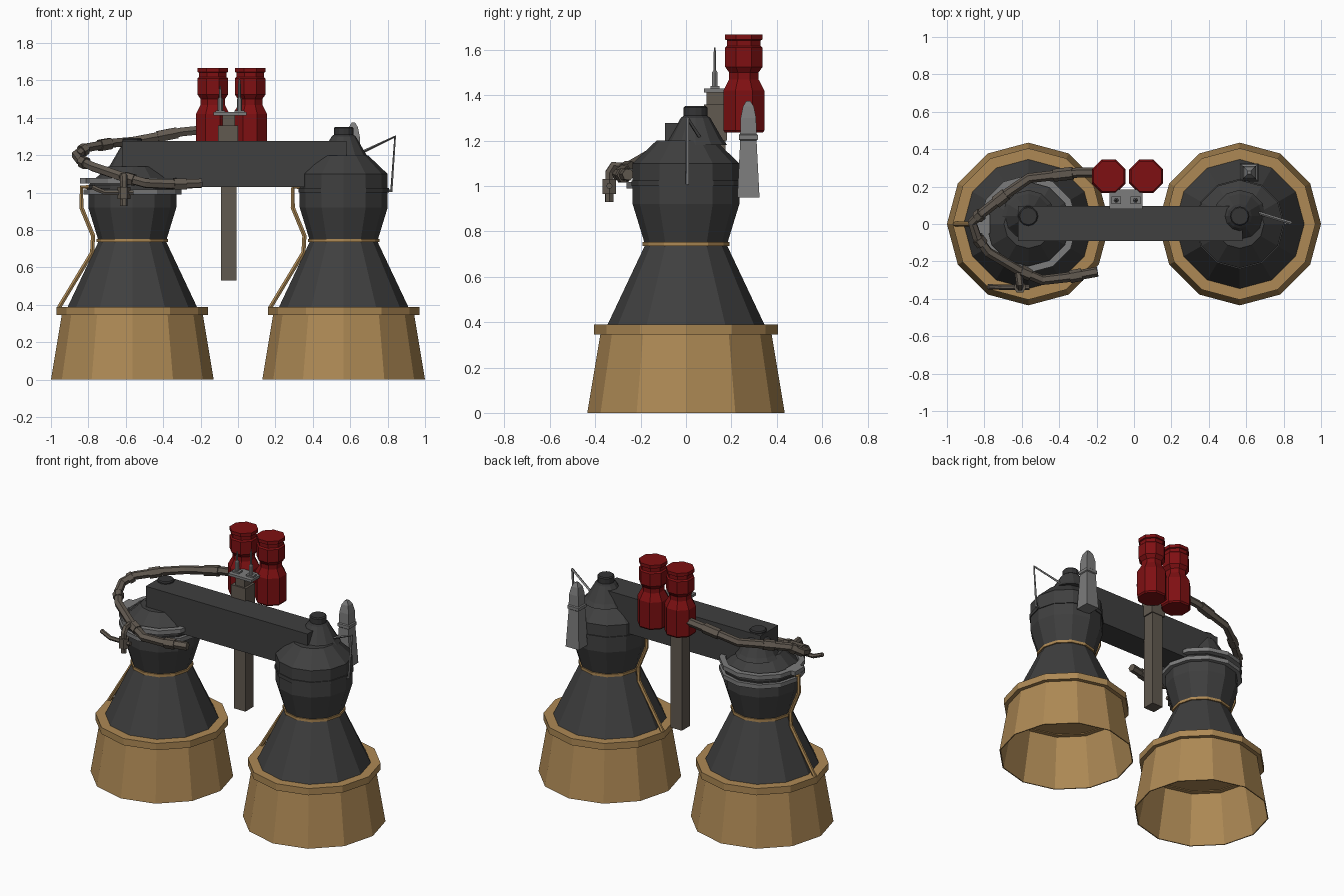
import bpy, bmesh, math
from mathutils import Vector

if "Cube" in bpy.data.objects:
    bpy.data.objects.remove(bpy.data.objects["Cube"])


def material(name, rgb):
    m = bpy.data.materials.new(name)
    m.use_nodes = True
    m.diffuse_color = (*rgb, 1)
    m.node_tree.nodes["Principled BSDF"].inputs["Base Color"].default_value = (*rgb, 1)
    return m


BRONZE = material("bronze", (0.42, 0.25, 0.09))
DARK = material("dark metal", (0.05, 0.05, 0.05))
CAP = material("black metal", (0.035, 0.035, 0.036))
GREY = material("light grey metal", (0.2, 0.2, 0.2))
PIPE = material("brown grey metal", (0.12, 0.1, 0.08))
RED = material("red paint", (0.21, 0.005, 0.006))


def finish(bm, name, mat, loc=(0, 0, 0)):
    bmesh.ops.recalc_face_normals(bm, faces=bm.faces)
    mesh = bpy.data.meshes.new(name)
    bm.to_mesh(mesh)
    bm.free()
    mesh.materials.append(mat)
    ob = bpy.data.objects.new(name, mesh)
    ob.location = loc
    bpy.context.collection.objects.link(ob)
    return ob


def lathe(name, profile, loc, mat, sides=12, phase=0.0, closed=False):
    """Stack rings of (radius, height); cap both ends, or join last to first."""
    bm = bmesh.new()
    rings = []
    for r, z in profile:
        angles = [phase + 2 * math.pi * i / sides for i in range(sides)]
        rings.append([bm.verts.new((r * math.cos(a), r * math.sin(a), z)) for a in angles])
    pairs = list(zip(rings, rings[1:]))
    if closed:
        pairs.append((rings[-1], rings[0]))
    else:
        bm.faces.new(rings[0])
        bm.faces.new(rings[-1])
    for a, b in pairs:
        for i in range(sides):
            j = (i + 1) % sides
            bm.faces.new((a[i], a[j], b[j], b[i]))
    return finish(bm, name, mat, loc)


def band(name, r0, r1, z0, z1, loc, mat, sides=12):
    return lathe(name, [(r0, z0), (r1, z0), (r1, z1), (r0, z1)], loc, mat, sides, closed=True)


def box(name, lo, hi, mat):
    bm = bmesh.new()
    bmesh.ops.create_cube(bm, size=1)
    lo, hi = Vector(lo), Vector(hi)
    for v in bm.verts:
        v.co = (lo + hi) / 2 + v.co * (hi - lo)
    return finish(bm, name, mat)


def tube(name, points, radius, mat, res=1):
    """Faceted pipe along a polyline."""
    cu = bpy.data.curves.new(name, "CURVE")
    cu.dimensions = "3D"
    cu.bevel_depth = radius
    cu.bevel_resolution = res
    cu.use_fill_caps = True
    sp = cu.splines.new("POLY")
    sp.points.add(len(points) - 1)
    for p, co in zip(sp.points, points):
        p.co = (*co, 1)
    sp.use_smooth = False
    cu.materials.append(mat)
    ob = bpy.data.objects.new(name, cu)
    bpy.context.collection.objects.link(ob)
    bpy.ops.object.select_all(action="DESELECT")
    ob.select_set(True)
    bpy.context.view_layer.objects.active = ob
    bpy.ops.object.convert(target="MESH")
    return ob


# Two engines; the right one sits slightly lower at the top
X = 0.565
for side, cx, drop in (("left", X, 0.0), ("right", -X, 0.06)):
    c = (cx, 0, 0)
    # open skirt with a closed ceiling
    lathe(side + "_skirt", [(0.36, 0.35), (0.428, 0), (0.435, 0), (0.375, 0.36)], c, BRONZE)
    band(side + "_skirt_rim", 0.33, 0.405, 0.345, 0.39, c, BRONZE)
    lathe(side + "_bell", [(0.35, 0.38), (0.18, 0.74), (0.235, 0.92), (0.235, 1.1 - drop),
                           (0.13, 1.2 - drop)], c, DARK)
    band(side + "_throat_band", 0.16, 0.192, 0.735, 0.753, c, BRONZE)
    band(side + "_chamber_band", 0.22, 0.241, 1.0, 1.025, c, DARK)
    # offset neck and cap on the dome
    top = (cx, 0.042, -drop)
    lathe(side + "_neck", [(0.14, 1.18), (0.12, 1.205), (0.065, 1.3)], top, DARK)
    lathe(side + "_cap", [(0.065, 1.285), (0.065, 1.3), (0.052, 1.31), (0.052, 1.345),
                          (0.046, 1.352)], top, CAP)
    # coolant line down the outside of the bell
    path = [(-0.22, 1.03), (-0.272, 1.03), (-0.272, 0.92), (-0.21, 0.77), (-0.215, 0.68),
            (-0.39, 0.39), (-0.39, 0.36)]
    tube(side + "_coolant_line", [(cx + x, 0, z) for x, z in path], 0.013, BRONZE)

# Pale collars round the right chamber
for i, z in enumerate((0.99, 1.05)):
    band("chamber_collar_%d" % (i + 1), 0.225, 0.262, z, z + 0.028, (-X, 0, 0), GREY)
box("collar_bracket", (-0.845, -0.05, 1.05), (-0.77, 0.05, 1.078), GREY)

# Cross beam
box("cross_beam", (-0.62, -0.092, 1.03), (0.58, 0.095, 1.277), DARK)

# Centre post with antenna plate
box("centre_post", (-0.092, 0.09, 0.53), (-0.008, 0.175, 1.3), PIPE)
box("post_sleeve", (-0.107, 0.08, 1.2), (0.0, 0.18, 1.36), PIPE)
box("post_head", (-0.083, 0.09, 1.36), (-0.015, 0.17, 1.415), PIPE)
box("antenna_plate", (-0.132, 0.08, 1.413), (0.045, 0.185, 1.43), GREY)
for i, (x, h) in enumerate(((-0.095, 1.57), (0.008, 1.61))):
    box("antenna_base_%d" % (i + 1), (x - 0.026, 0.108, 1.43), (x + 0.026, 0.148, 1.44), GREY)
    lathe("antenna_%d" % (i + 1), [(0.014, 1.43), (0.014, 1.5), (0.007, 1.51), (0.007, h - 0.03),
                                   (0.003, h)], (x, 0.127, 0), GREY, 6)

# Twin red canisters
for i, x in enumerate((-0.135, 0.065)):
    lathe("canister_%d" % (i + 1),
          [(0.09, 1.235), (0.098, 1.245), (0.098, 1.42), (0.07, 1.47), (0.07, 1.5), (0.089, 1.525),
           (0.089, 1.61), (0.08, 1.618), (0.08, 1.642), (0.089, 1.645), (0.089, 1.667)],
          (x, 0.255, 0), RED, 8, math.pi / 8)

# Pale square fin behind the left engine
q = math.sqrt(2)
lathe("fin", [(0.049 * q, 0.95), (0.036 * q, 1.2), (0.042 * q, 1.205), (0.042 * q, 1.225),
              (0.036 * q, 1.23), (0.034 * q, 1.3), (0.024 * q, 1.35), (0.009 * q, 1.375)],
      (0.617, 0.275, 0), GREY, 4, math.pi / 4)

# Thin strut on the left engine
tube("strut", [(0.63, 0.07, 1.2), (0.84, 0.005, 1.3), (0.82, 0.005, 1.01), (0.78, 0.005, 1.01)],
     0.009, GREY, 0)

# Feed pipe sweeping round the right engine
feed = [(-0.2, 0.275, 1.335), (-0.3, 0.275, 1.325), (-0.56, 0.245, 1.275), (-0.67, 0.17, 1.265),
        (-0.81, 0.06, 1.24), (-0.865, 0.01, 1.2), (-0.84, -0.07, 1.17), (-0.78, -0.15, 1.14),
        (-0.62, -0.245, 1.085), (-0.49, -0.3, 1.05), (-0.36, -0.285, 1.045), (-0.195, -0.255, 1.05)]
tube("feed_pipe", feed, 0.027, PIPE)
for i in (1, 3, 4, 6, 8, 10):
    a, b = Vector(feed[i]), Vector(feed[i + 1])
    tube("pipe_coupling_%d" % i, [a.lerp(b, 0.1), a.lerp(b, 0.5)], 0.034, PIPE)

# Hanging valve with side arm
tube("valve_branch", [(-0.62, -0.245, 1.085), (-0.61, -0.32, 1.09), (-0.61, -0.338, 1.06),
                      (-0.61, -0.338, 0.93)], 0.02, PIPE)
tube("valve_body", [(-0.61, -0.338, 0.965), (-0.61, -0.338, 1.03)], 0.034, PIPE)
tube("valve_arm", [(-0.56, -0.338, 1.0), (-0.71, -0.338, 1.0), (-0.78, -0.335, 1.03)],
     0.014, PIPE)
